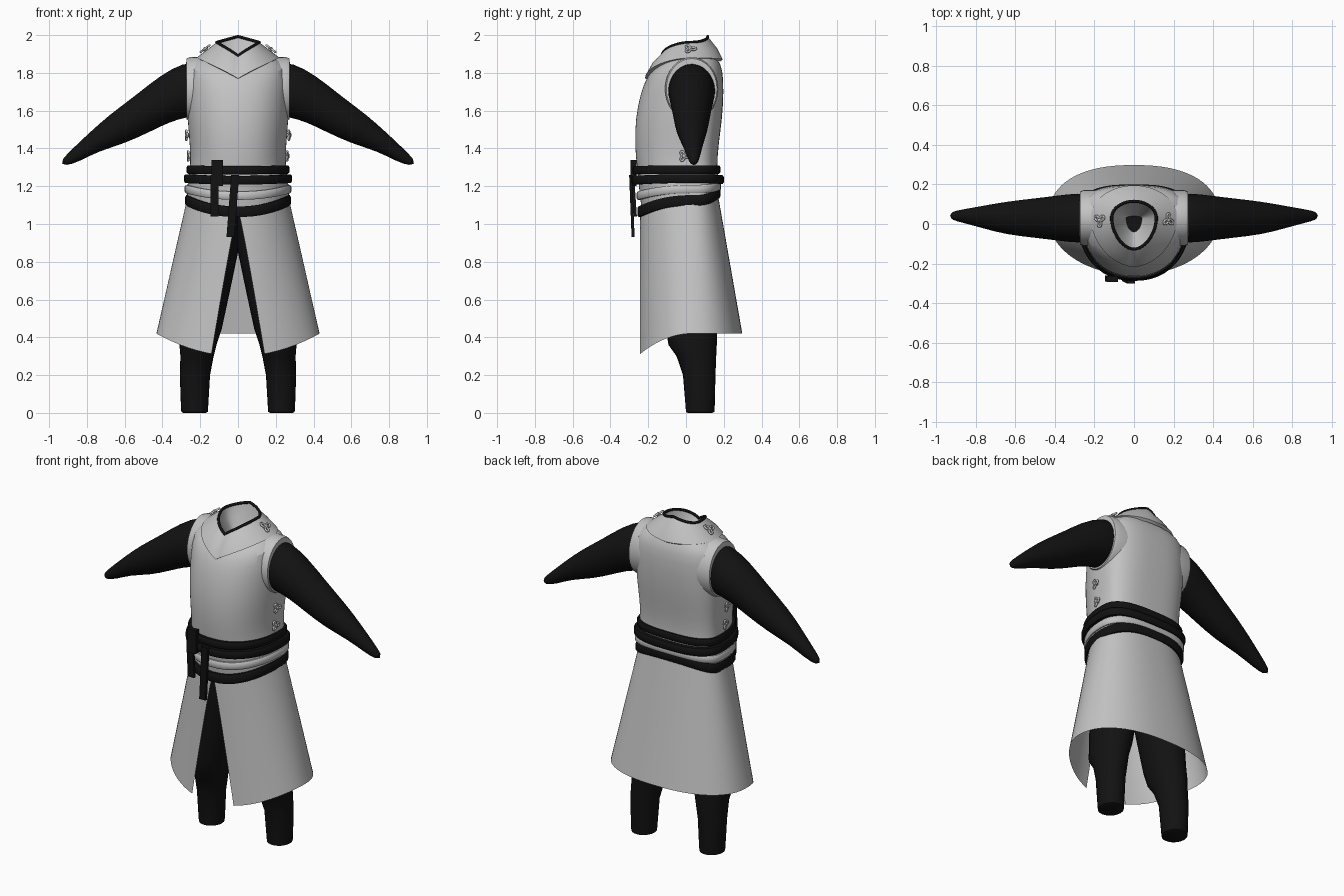
import bpy, bmesh, math
from mathutils import Vector

cube = bpy.data.objects.get("Cube")
if cube:
    bpy.data.objects.remove(cube, do_unlink=True)


def material(name, value):
    m = bpy.data.materials.new(name)
    m.use_nodes = True
    col = (value, value, value, 1)
    m.diffuse_color = col
    bsdf = m.node_tree.nodes["Principled BSDF"]
    bsdf.inputs["Base Color"].default_value = col
    bsdf.inputs["Roughness"].default_value = 0.8
    return m


GREY = material("pale grey cloth", 0.55)
BLACK = material("black cloth", 0.006)
SEG = 48
YM = 0.03  # depth of the widest point of the body


def point(a, rx, yf, yb, zs, zf, zb, pf=0.9, pb=0.7, v=False):
    """Point on a body outline: separate front and back depth and height."""
    c, s = math.cos(a), math.sin(a)
    p = pb if s > 0 else pf
    x = math.copysign(rx * abs(c) ** p, c)
    y = YM + ((yb if s > 0 else yf) - YM) * abs(s) ** p
    w = 1 - abs(c) if v else s * s
    return Vector((x, y, zs + ((zb if s > 0 else zf) - zs) * w))


def ring(*args, **kw):
    return [point(2 * math.pi * i / SEG, *args, **kw) for i in range(SEG)]


def level(rx, yf, yb, z, **kw):
    return ring(rx, yf, yb, z, z, z, **kw)


def ellipse(centre, u, w, n=24):
    return [centre + u * math.cos(2 * math.pi * i / n) + w * math.sin(2 * math.pi * i / n)
            for i in range(n)]


def loft(name, rings, mat, caps=False, closed=True, loop=False, subsurf=0):
    """Skin a list of equal-sized point rings."""
    bm = bmesh.new()
    rows = [[bm.verts.new(p) for p in r] for r in rings]
    n = len(rows[0])
    pairs = list(zip(rows, rows[1:])) + ([(rows[-1], rows[0])] if loop else [])
    for lo, hi in pairs:
        for i in range(n if closed else n - 1):
            j = (i + 1) % n
            bm.faces.new((lo[i], lo[j], hi[j], hi[i]))
    if caps:
        bm.faces.new(rows[0])
        bm.faces.new(rows[-1])
    bmesh.ops.recalc_face_normals(bm, faces=bm.faces)
    me = bpy.data.meshes.new(name)
    bm.to_mesh(me)
    bm.free()
    me.materials.append(mat)
    ob = bpy.data.objects.new(name, me)
    bpy.context.collection.objects.link(ob)
    if subsurf:
        ob.modifiers.new("smooth", "SUBSURF").levels = subsurf
        ob.modifiers["smooth"].render_levels = subsurf
    bpy.ops.object.select_all(action="DESELECT")
    ob.select_set(True)
    bpy.context.view_layer.objects.active = ob
    bpy.ops.object.shade_smooth_by_angle(angle=math.radians(50))
    return ob


def tube(name, pts, radius, mat, cyclic=True):
    cu = bpy.data.curves.new(name, "CURVE")
    cu.dimensions = "3D"
    cu.bevel_depth = radius
    cu.bevel_resolution = 2
    sp = cu.splines.new("POLY")
    sp.points.add(len(pts) - 1)
    for q, p in zip(sp.points, pts):
        q.co = (*p, 1)
    sp.use_cyclic_u = cyclic
    cu.materials.append(mat)
    ob = bpy.data.objects.new(name, cu)
    bpy.context.collection.objects.link(ob)
    return ob


def band(name, rx, yf, yb, zs, zf, zb, h, mat, t=0.02):
    """Belt-like strip with a rounded rectangular section."""
    def r(d, k):
        return ring(rx - d, yf + d, yb - d, zs + k, zf + k, zb + k)
    loft(name, [r(.006, -h), r(0, -h * .6), r(0, h * .6), r(.006, h), r(t, h), r(t, -h)],
         mat, loop=True)


def strap(name, top, bottom, width, thick=0.016):
    a, b = Vector(top), Vector(bottom)
    u, w = Vector((width / 2, 0, 0)), Vector((0, thick / 2, 0))
    rings = [[p - u - w, p + u - w, p + u + w, p - u + w] for p in (a, a.lerp(b, .5), b)]
    loft(name, rings, BLACK, caps=True)


# Sleeveless bodice
loft("bodice", [
    ring(.268, -.235, .172, 1.12, 1.07, 1.14),
    level(.272, -.25, .178, 1.2),
    level(.25, -.26, .163, 1.3),
    level(.255, -.272, .172, 1.42),
    level(.268, -.268, .192, 1.56),
    level(.272, -.24, .2, 1.7),
    ring(.268, -.205, .195, 1.85, 1.78, 1.82),
    ring(.19, -.18, .17, 1.885, 1.81, 1.87),
    ring(.12, -.13, .12, 1.91, 1.86, 1.94)], GREY, subsurf=1)

# Collar mantle with a pointed front, its dark rim and lining
V = dict(pf=1.1, pb=1, v=True)
rim = ring(.113, -.127, .115, 1.962, 1.89, 1.993, **V)
loft("collar_mantle", [
    ring(.2, -.19, .18, 1.87, 1.765, 1.86, **V),
    ring(.22, -.217, .195, 1.88, 1.77, 1.87, **V),
    ring(.17, -.185, .165, 1.918, 1.83, 1.93, **V),
    rim], GREY)
tube("collar_rim", rim, .008, BLACK)
loft("collar_lining", [
    rim, ring(.1, -.1, .1, 1.9, 1.85, 1.92, **V),
    level(.04, -.04, .04, 1.78, pf=1, pb=1)], GREY)
loft("neck_shadow", [level(.045, -.045, .045, 1.775), level(.045, -.045, .045, 1.77)],
     BLACK, caps=True)

# Sleeves: top outline, bottom outline, depth centre and half depth
SLEEVE = [(.2, 1.86, .2, 1.57, .03, .12), (.29, 1.855, .27, 1.565, .03, .128),
          (.41, 1.79, .36, 1.54, .03, .115), (.55, 1.675, .46, 1.49, .03, .1),
          (.68, 1.58, .6, 1.425, .03, .085), (.78, 1.49, .74, 1.385, .035, .058),
          (.87, 1.405, .84, 1.33, .04, .036), (.945, 1.33, .92, 1.305, .042, .02)]
for side, label in ((1, "left"), (-1, "right")):
    rings = []
    for xt, zt, xb, zb, yc, hy in SLEEVE:
        t, b = Vector((side * xt, yc, zt)), Vector((side * xb, yc, zb))
        rings.append(ellipse((t + b) / 2, (t - b) / 2, Vector((0, hy, 0))))
    loft(label + "_sleeve", rings, BLACK, caps=True, subsurf=1)

    # Armhole edge
    rings = [ellipse(Vector((side * x, .03, 1.715)), Vector((0, 0, .155 + d)),
                     Vector((0, .128 + d, 0)), 32)
             for x, d in ((.18, .015), (.255, .013), (.272, .006), (.275, -.02))]
    loft(label + "_armhole", rings, GREY, caps=True)

    # Trouser leg
    rings = [ellipse(Vector((side * cx, cy, z)), Vector((rx, 0, 0)), Vector((0, ry, 0)))
             for z, cx, cy, rx, ry in (
                 (0, .23, .075, .06, .065), (.005, .23, .075, .07, .075),
                 (.03, .23, .075, .072, .077), (.2, .228, .07, .08, .086),
                 (.3, .217, .055, .088, .105), (.36, .212, .035, .098, .128),
                 (.44, .195, .03, .108, .135), (.62, .17, .025, .122, .145),
                 (.85, .135, .02, .135, .155), (1.1, .11, 0, .13, .16))]
    loft(label + "_trouser_leg", rings, BLACK, caps=True)

# Long skirt, split at the front
rows = []
for k in range(13):
    t = k / 12

    def mix(a, b):
        return a + (b - a) * t
    rx = mix(.268, .432)
    gap = math.asin((.002 + .138 * t ** .9) / rx)
    a0, a1 = -math.pi / 2 + gap, 1.5 * math.pi - gap
    rows.append([point(a0 + (a1 - a0) * i / 64, rx, mix(-.243, -.258), mix(.17, .298),
                       mix(1.14, .42), mix(1.07, .3), mix(1.15, .42), 1, .85)
                 for i in range(65)])
loft("split_skirt", rows, GREY, closed=False)

# Waist wraps and belts
band("lower_sash", .28, -.258, .183, 1.125, 1.065, 1.165, .028, BLACK)
band("waist_wrap", .282, -.262, .186, 1.185, 1.15, 1.2, .022, GREY)
band("lower_belt", .286, -.288, .2, 1.24, 1.232, 1.235, .023, BLACK, .035)
band("upper_belt", .272, -.282, .182, 1.288, 1.285, 1.288, .022, BLACK, .03)

# Belt knot and hanging ends
strap("belt_knot", (-.11, -.278, 1.34), (-.11, -.278, 1.2), .06, .03)
strap("long_belt_end", (-.015, -.293, 1.26), (-.04, -.28, .93), .042)
strap("short_belt_end", (-.125, -.283, 1.26), (-.125, -.268, 1.04), .042)


# Knotted clasps: a looped cord with a bead
def clasp(name, pos, normal, size):
    q = Vector(normal).to_track_quat("Z", "Y")
    pos = Vector(pos)
    pts = []
    for i in range(40):
        a = 2 * math.pi * i / 40
        r = size * (.6 + .4 * math.cos(3 * a))
        pts.append(pos + q @ Vector((r * math.cos(a), r * math.sin(a), .004)))
    tube(name + "_cord", pts, .006, GREY)
    bpy.ops.mesh.primitive_uv_sphere_add(segments=12, ring_count=8, radius=.013, location=pos)
    ob = bpy.context.object
    ob.name = name + "_bead"
    ob.data.materials.append(GREY)
    bpy.ops.object.shade_smooth()


for side, label in ((1, "left"), (-1, "right")):
    clasp(label + "_collar_clasp", (side * .172, .02, 1.925), (side * .6, 0, .8), .033)
    for n, z in enumerate((1.36, 1.47)):
        clasp(f"{label}_side_clasp_{n}", (side * (.258 + n * .01), -.01, z),
              (side, -.2, 0), .028)
